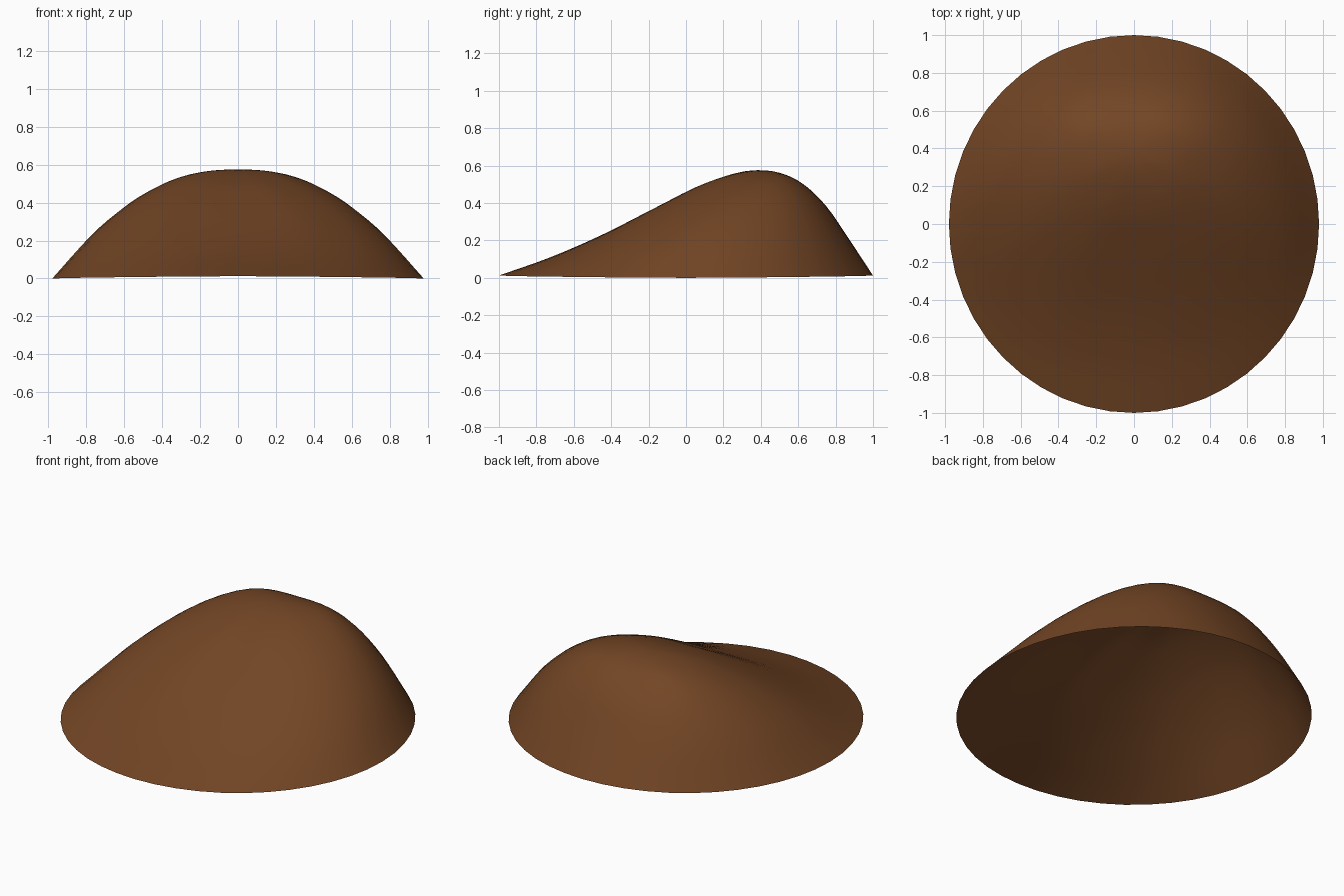
import bpy, bmesh, math

if "Cube" in bpy.data.objects:
    bpy.data.objects.remove(bpy.data.objects["Cube"])

SEGMENTS, RINGS = 48, 20
PEAK_Y = 0.38

# Height profiles from rim to peak, at 45 degree steps from front to back
FRONT = [0.012, 0.11, 0.23, 0.37, 0.505, 0.575]
FRONT_SIDE = [0.006, 0.14, 0.28, 0.415, 0.525, 0.575]
SIDE = [0.0, 0.215, 0.375, 0.485, 0.555, 0.575]
BACK_SIDE = [0.006, 0.255, 0.43, 0.53, 0.567, 0.575]
BACK = [0.012, 0.20, 0.38, 0.50, 0.56, 0.575]
PROFILES = [FRONT, FRONT_SIDE, SIDE, BACK_SIDE, BACK, BACK_SIDE, SIDE, FRONT_SIDE]


def spline(a, b, c, d, t):
    return b + 0.5 * t * (c - a + t * (2*a - 5*b + 4*c - d + t * (3*(b - c) + d - a)))


def along(profile, u):
    p = [2 * profile[0] - profile[1]] + profile + [profile[-2]]
    i = min(int(u * 5), 4)
    return spline(*p[i:i + 4], u * 5 - i)


def height(turn, u):
    k = turn * 8
    i = int(k)
    return spline(*[along(PROFILES[(i + j) % 8], u) for j in (-1, 0, 1, 2)], k - i)


# Open mound: rings shrinking from the round rim to the off-centre peak
bm = bmesh.new()
rings = []
for r in range(RINGS):
    u = r / RINGS
    ring = []
    for s in range(SEGMENTS):
        a = s / SEGMENTS * math.tau - math.pi / 2
        x = 0.98 * math.cos(a) * (1 - u)
        y = math.sin(a) * (1 - u) + PEAK_Y * u
        ring.append(bm.verts.new((x, y, height(s / SEGMENTS, u))))
    rings.append(ring)
peak = bm.verts.new((0, PEAK_Y, 0.575))
for s in range(SEGMENTS):
    n = (s + 1) % SEGMENTS
    for low, high in zip(rings, rings[1:]):
        bm.faces.new((low[s], low[n], high[n], high[s]))
    bm.faces.new((rings[-1][s], rings[-1][n], peak))
for f in bm.faces:
    f.smooth = True

mesh = bpy.data.meshes.new("mound")
bm.to_mesh(mesh)
bm.free()
mound = bpy.data.objects.new("mound", mesh)
bpy.context.collection.objects.link(mound)

# Brown earth colour
brown = bpy.data.materials.new("brown")
brown.diffuse_color = (0.17, 0.06, 0.018, 1)
brown.use_nodes = True
brown.node_tree.nodes["Principled BSDF"].inputs["Base Color"].default_value = brown.diffuse_color
mesh.materials.append(brown)
